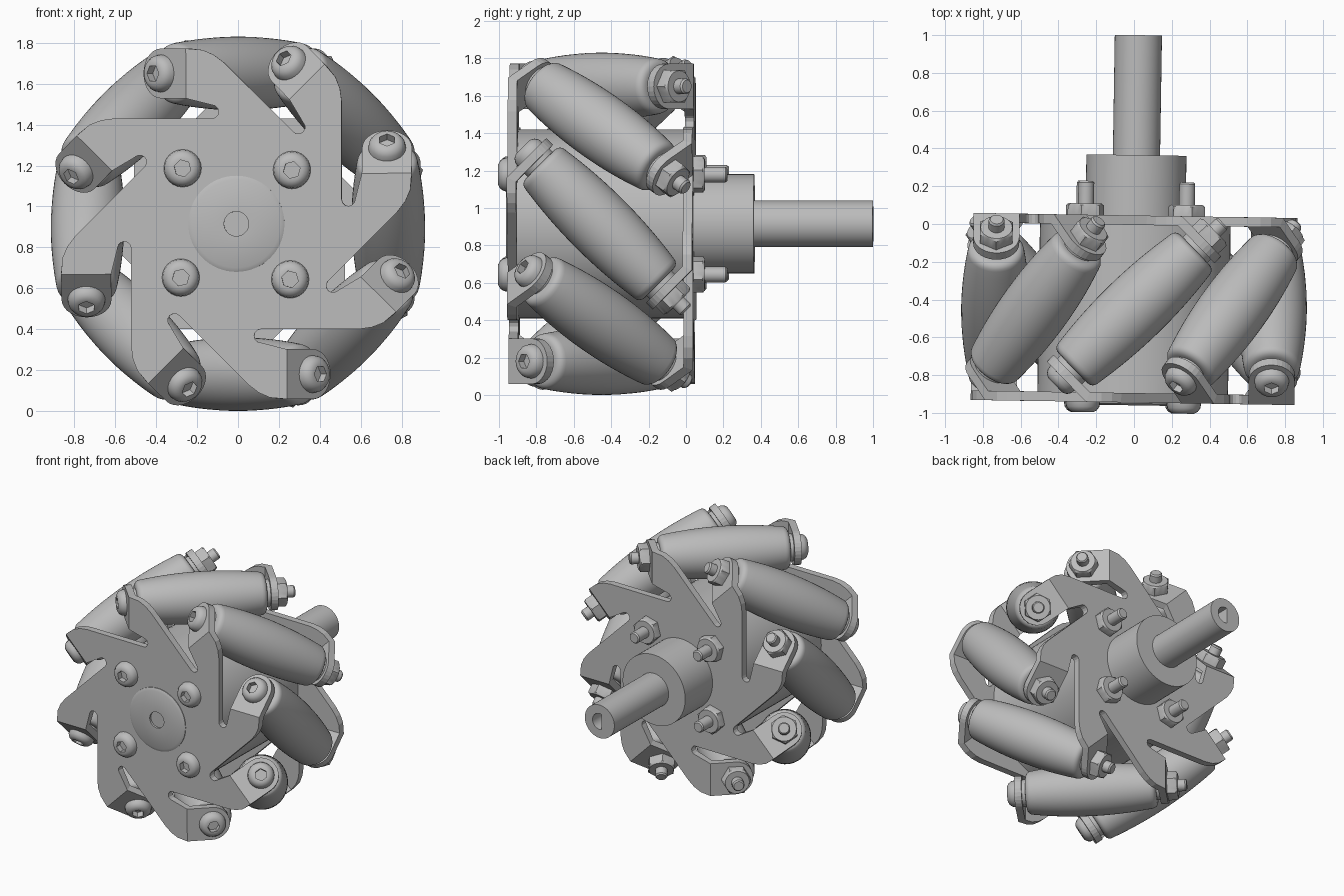
import bpy, bmesh
from math import cos, sin, pi, radians
from mathutils import Matrix, Vector

if "Cube" in bpy.data.objects:
    bpy.data.objects.remove(bpy.data.objects["Cube"], do_unlink=True)

GREY = (0.5, 0.5, 0.5, 1)
metal = bpy.data.materials.new("plain grey")
metal.use_nodes = True
metal.diffuse_color = GREY
metal.node_tree.nodes["Principled BSDF"].inputs["Base Color"].default_value = GREY

COUNT = 8             # rollers around the wheel
STEP = 2 * pi / COUNT
AXIS_R = 0.735        # distance of roller axes from the wheel axis
HALF = 0.47           # half distance between the side plates
THICK = 0.05
WHEEL = Matrix.Translation((0, -0.45, 0.915)) @ Matrix.Rotation(-0.016, 4, 'Z')


def to_mesh(bm, name, smooth=True):
    bmesh.ops.recalc_face_normals(bm, faces=bm.faces)
    mesh = bpy.data.meshes.new(name)
    bm.to_mesh(mesh)
    bm.free()
    mesh.materials.append(metal)
    if smooth:
        mesh.shade_smooth()
        mesh.set_sharp_from_angle(angle=radians(32))
    return mesh


def place(name, mesh, matrix):
    ob = bpy.data.objects.new(name, mesh)
    bpy.context.collection.objects.link(ob)
    ob.matrix_world = WHEEL @ matrix
    return ob


def lathe(name, profile, n=48, closed=False):
    """Spin (radius, height, shape) rings about z; shape is round, hex or dee."""
    bm = bmesh.new()
    rings = []
    for r, h, *shape in profile:
        ring = []
        for i in range(n):
            a = 2 * pi * i / n
            rad = r
            if "hex" in shape:
                rad = r * cos(pi / 6) / cos(a % (pi / 3) - pi / 6)
            x = rad * cos(a)
            if "dee" in shape:
                x = max(x, -0.015)
            ring.append(bm.verts.new((x, rad * sin(a), h)))
        rings.append(ring)
    pairs = list(zip(rings, rings[1:]))
    if closed:
        pairs.append((rings[-1], rings[0]))
    for low, high in pairs:
        for i in range(n):
            j = (i + 1) % n
            bm.faces.new((low[i], low[j], high[j], high[i]))
    bmesh.ops.remove_doubles(bm, verts=bm.verts, dist=1e-5)
    return to_mesh(bm, name)


def bolt(name, start, end):
    # Domed head with a hexagonal socket, then the shank
    head = [(0, -0.015), (0.042, -0.015, "hex"), (0.042, -0.055, "hex"),
            (0.055, -0.055), (0.075, -0.044), (0.088, -0.025), (0.092, 0), (0.042, 0)]
    prof = [(r, start + h, *s) for r, h, *s in head]
    return lathe(name, prof + [(0.042, end - 0.01), (0.034, end), (0, end)], 24)


def nut(name, start, height):
    top = start + height
    return lathe(name, [(0, start), (0.1, start, "hex"), (0.1, top - 0.01, "hex"),
                        (0.084, top), (0, top)], 24)


def side_plate():
    """Flat plate with eight slotted arms, each ending in a tab folded 45 degrees."""
    fold, low, high = -0.237, AXIS_R - 0.122, AXIS_R + 0.122
    slot = [(-0.12 + 0.033 * cos(a), 0.548 + 0.033 * sin(a))
            for a in [radians(d) for d in range(-90, 91, 30)]]
    crest = [(-0.165, 0.85), (-0.11, 0.826), (-0.06, 0.788)]
    reach = 0.165
    arc = [(reach + 0.122 * sin(t), AXIS_R - 0.122 * cos(t))
           for t in [pi * i / 14 for i in range(15)]]
    bm = bmesh.new()
    outline = []
    for k in range(COUNT):
        turn = Matrix.Rotation(k * STEP, 3, 'Y')

        def vert(x, y, z):
            return bm.verts.new(turn @ Vector((x, y, z)))

        a, b = vert(fold, -HALF, low), vert(fold, -HALF, high)
        outline += [vert(x, -HALF, z) for x, z in slot] + [a, b]
        outline += [vert(x, -HALF, z) for x, z in crest]
        c = cos(pi / 4)
        bm.faces.new([a] + [vert(fold - u * c, -HALF + u * c, z) for u, z in arc] + [b])
    bm.faces.new(outline)
    return to_mesh(bm, "side_plate", smooth=False)


# Side plates: the back one is the front one turned half way round
plate = side_plate()
for name, angle in (("front_plate", 0), ("back_plate", pi)):
    ob = place(name, plate, Matrix.Rotation(angle, 4, 'Z'))
    mod = ob.modifiers.new("thickness", 'SOLIDIFY')
    mod.thickness = THICK
    mod.offset = 0
    mod.use_even_offset = True

# Wheel axis frame: local z runs towards the back
AXLE = Matrix.Rotation(-pi / 2, 4, 'X')

# Drum between the plates
drum = lathe("drum", [(0.2, -HALF), (0.505, -HALF), (0.505, HALF), (0.2, HALF)], 64, True)
place("drum", drum, AXLE)

# Hub with its shaft and keyed bore
hub = lathe("hub", [(0.06, -0.51), (0.215, -0.51), (0.235, -0.5), (0.235, 0.3),
                    (0.265, 0.3), (0.265, 0.815), (0.125, 0.815), (0.125, 1.45),
                    (0.06, 1.45, "dee"), (0.06, -0.4, "dee"), (0.06, -0.4)], 64, True)
place("hub_and_shaft", hub, AXLE)

# Four clamping bolts through both plates
clamp_bolt = bolt("clamp_bolt", -0.495, 0.675)
clamp_nut = nut("clamp_nut", 0.495, 0.06)
for i in range(4):
    spot = (Matrix.Rotation((i + 0.5) * pi / 2 + 0.016, 4, 'Y')
            @ Matrix.Translation((0, 0, 0.378)) @ AXLE)
    place(f"clamp_bolt_{i + 1}", clamp_bolt, spot)
    place(f"clamp_nut_{i + 1}", clamp_nut, spot)

# Barrel roller with rounded shoulders and end collars
half_roller = [(0.18 - 0.03 * (s / 0.41) ** 2, s) for s in [0.41 * i / 8 for i in range(9)]]
half_roller += [(0.11 + 0.04 * cos(t), 0.41 + 0.04 * sin(t))
                for t in [pi / 8 * i for i in range(1, 5)]]
half_roller += [(0.095, 0.45), (0.095, 0.478), (0, 0.478)]
barrel = [(r, -s) for r, s in reversed(half_roller[1:])] + half_roller
roller = lathe("roller", barrel)
roller_bolt = bolt("roller_bolt", -0.525, 0.655)
roller_nut = nut("roller_nut", 0.525, 0.07)
lean = Vector((1, 1, 0)).to_track_quat('Z', 'Y').to_matrix().to_4x4()
for k in range(COUNT):
    spot = Matrix.Rotation(k * STEP, 4, 'Y') @ Matrix.Translation((0, 0, AXIS_R)) @ lean
    for mesh in (roller, roller_bolt, roller_nut):
        place(f"{mesh.name}_{k + 1}", mesh, spot)
